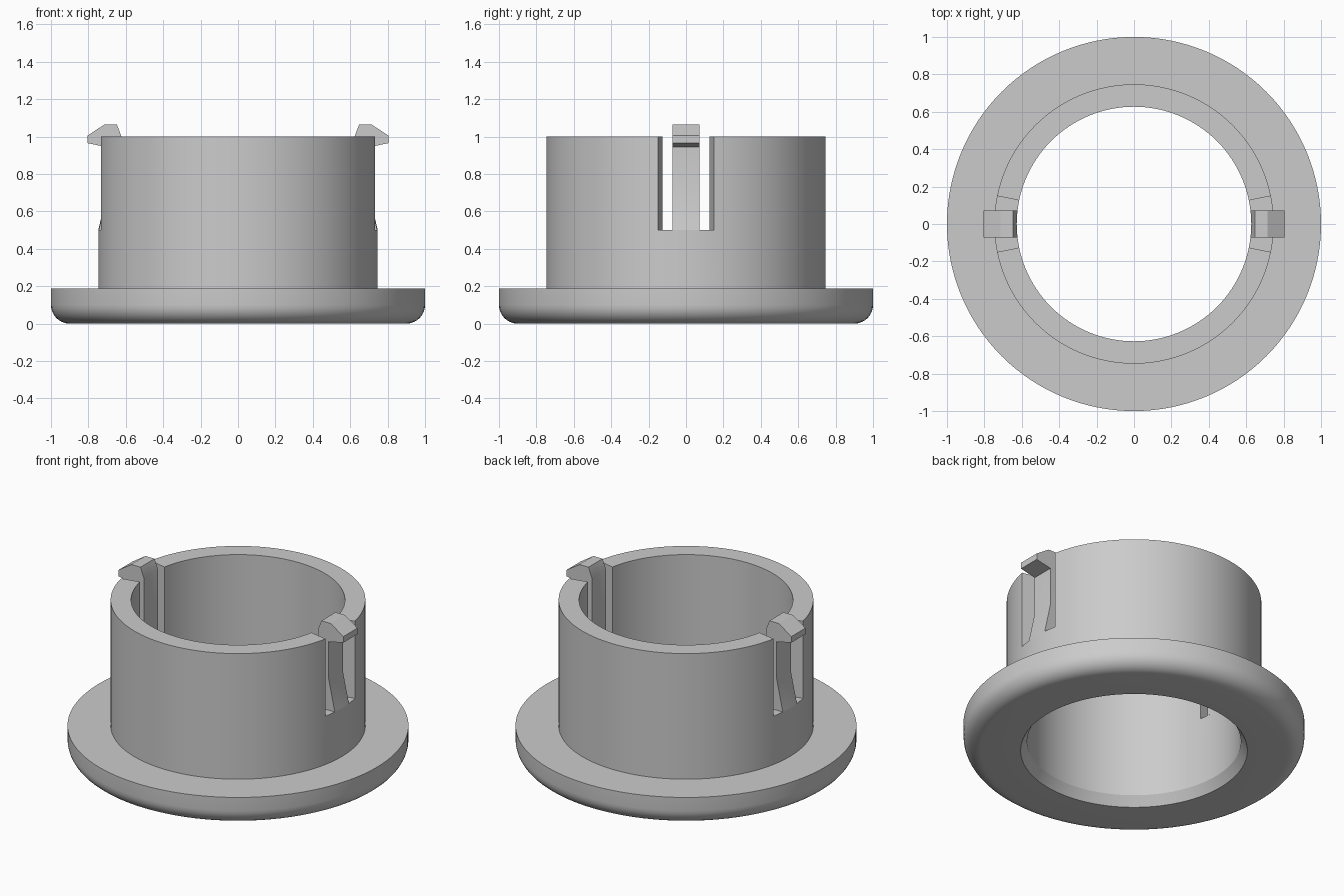
import bpy, bmesh, math

if "Cube" in bpy.data.objects:
    bpy.data.objects.remove(bpy.data.objects["Cube"])

SEG = 128
R_OUT, R_IN, SLOT_Z = 0.747, 0.627, 0.5

grey = bpy.data.materials.new("light grey")
grey.diffuse_color = (0.6, 0.6, 0.6, 1)
grey.use_nodes = True
grey.node_tree.nodes["Principled BSDF"].inputs["Base Color"].default_value = grey.diffuse_color


def make(name, bm):
    bmesh.ops.recalc_face_normals(bm, faces=bm.faces)
    mesh = bpy.data.meshes.new(name)
    bm.to_mesh(mesh)
    bm.free()
    mesh.materials.append(grey)
    ob = bpy.data.objects.new(name, mesh)
    bpy.context.collection.objects.link(ob)
    return ob


def bridge(bm, loops, closed):
    """Join equal-length vertex loops with quads."""
    n = len(loops[0])
    for i in range(len(loops) if closed else len(loops) - 1):
        a, b = loops[i], loops[(i + 1) % len(loops)]
        for j in range(n):
            k = (j + 1) % n
            bm.faces.new((a[j], a[k], b[k], b[j]))


# Flanged sleeve: revolved closed profile with rounded lower rim
fillet = [(0.9 + 0.1 * math.sin(a), 0.1 - 0.1 * math.cos(a))
          for a in (math.pi / 2 * i / 8 for i in range(9))]
profile = [(0.665, 0)] + fillet + [(1, 0.187), (R_OUT, 0.187), (R_OUT, 1),
                                   (R_IN, 1), (R_IN, 0.06)]
bm = bmesh.new()
rings = []
for i in range(SEG):
    a = 2 * math.pi * i / SEG
    rings.append([bm.verts.new((r * math.cos(a), r * math.sin(a), z)) for r, z in profile])
bridge(bm, rings, True)
sleeve = make("flanged_sleeve", bm)

# Radial-sided notches on both sides
bm = bmesh.new()
half = math.asin(0.15 / R_OUT)
for s in (1, -1):
    loops = []
    for z in (SLOT_Z, 1.2):
        loops.append([bm.verts.new((s * r * math.cos(t), r * math.sin(t), z))
                      for r, t in ((0.5, -half), (0.9, -half), (0.9, half), (0.5, half))])
    bridge(bm, loops, False)
    for loop in loops:
        bm.faces.new(loop)
cutter = make("notch_cutter", bm)
cutter.hide_render = True
cutter.hide_viewport = True
mod = sleeve.modifiers.new("notches", 'BOOLEAN')
mod.operation = 'DIFFERENCE'
mod.solver = 'EXACT'
mod.object = cutter
dg = bpy.context.evaluated_depsgraph_get()
cut_mesh = bpy.data.meshes.new_from_object(sleeve.evaluated_get(dg))
sleeve.modifiers.clear()
sleeve.data = cut_mesh
bpy.data.objects.remove(cutter)


# Snap clips: tapered springy arm with a hooked head, lofted across its width
def clip_section(y):
    outer = math.sqrt(R_OUT ** 2 - y * y)
    inner = math.sqrt(R_IN ** 2 - y * y)
    return [(inner, SLOT_Z), (outer, SLOT_Z), (0.70, 0.70), (0.70, 0.943),
            (0.805, 0.965), (0.805, 1.005), (0.713, 1.065), (0.648, 1.065), (inner, 1.0)]


for s, name in ((1, "right_snap_clip"), (-1, "left_snap_clip")):
    bm = bmesh.new()
    loops = []
    for i in range(5):
        y = -0.072 + 0.036 * i
        loops.append([bm.verts.new((s * x, y, z)) for x, z in clip_section(y)])
    bridge(bm, loops, False)
    bm.faces.new(loops[0])
    bm.faces.new(loops[-1])
    make(name, bm)

# Smooth shading with crisp edges
bpy.ops.object.select_all(action='DESELECT')
for ob in bpy.context.scene.objects:
    ob.select_set(True)
bpy.context.view_layer.objects.active = sleeve
bpy.ops.object.shade_smooth_by_angle(angle=math.radians(25))
